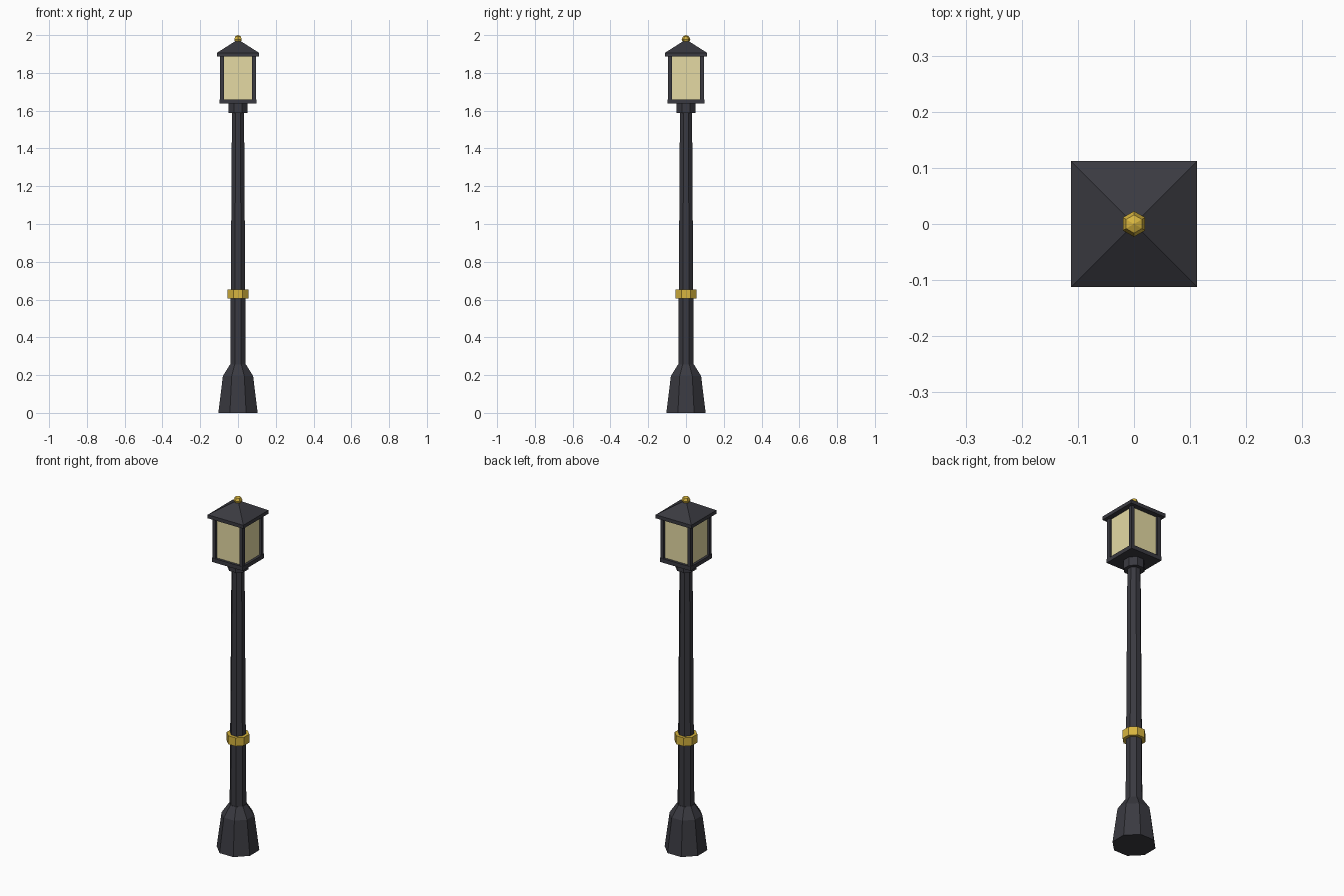
import bpy, bmesh, math
from mathutils import Matrix

cube = bpy.data.objects.get("Cube")
if cube:
    bpy.data.objects.remove(cube)


def material(name, color):
    m = bpy.data.materials.new(name)
    m.use_nodes = True
    m.diffuse_color = (*color, 1)
    m.node_tree.nodes["Principled BSDF"].inputs["Base Color"].default_value = (*color, 1)
    return m


iron = material("dark iron", (0.042, 0.042, 0.052))
brass = material("brass", (0.68, 0.46, 0.05))
glass = material("warm glass", (0.78, 0.7, 0.37))


def finish(name, bm, mat):
    bmesh.ops.recalc_face_normals(bm, faces=bm.faces)
    mesh = bpy.data.meshes.new(name)
    bm.to_mesh(mesh)
    bm.free()
    mesh.materials.append(mat)
    obj = bpy.data.objects.new(name, mesh)
    bpy.context.collection.objects.link(obj)
    return obj


def stack(name, profile, sides, mat):
    """Prism through (half width across flats, height) rings, flat side to the front."""
    bm = bmesh.new()
    rings = []
    for half, z in profile:
        r = half / math.cos(math.pi / sides)
        angles = [(i + 0.5) * math.tau / sides for i in range(sides)]
        rings.append([bm.verts.new((r * math.cos(a), r * math.sin(a), z)) for a in angles])
    for low, high in zip(rings, rings[1:]):
        for i in range(sides):
            j = (i + 1) % sides
            bm.faces.new((low[i], low[j], high[j], high[i]))
    bm.faces.new(rings[0][::-1])
    bm.faces.new(rings[-1])
    return finish(name, bm, mat)


# Post
stack("base", [(0.104, 0), (0.08, 0.195), (0.043, 0.255)], 8, iron)
stack("pole", [(0.041, 0.2), (0.032, 1.6)], 8, iron)
stack("collar_band", [(0.055, 0.605), (0.055, 0.653)], 8, brass)
stack("neck", [(0.05, 1.588), (0.05, 1.64)], 8, iron)

# Lantern
stack("lantern_floor", [(0.097, 1.637), (0.097, 1.66)], 4, iron)
stack("lantern_glass", [(0.083, 1.658), (0.083, 1.89)], 4, glass)
for x, side in ((-1, "right"), (1, "left")):
    for y, end in ((-1, "front"), (1, "back")):
        post = stack(f"{end}_{side}_corner_post", [(0.01, 1.655), (0.01, 1.89)], 4, iron)
        post.location = (x * 0.085, y * 0.085, 0)

# Roof
stack("eave", [(0.112, 1.886), (0.112, 1.906)], 4, iron)
stack("roof", [(0.112, 1.906), (0.003, 1.975)], 4, iron)

# Finial
bm = bmesh.new()
bmesh.ops.create_uvsphere(bm, u_segments=6, v_segments=4, radius=0.023,
                          matrix=Matrix.Translation((0, 0, 1.977)))
finish("finial", bm, brass)
